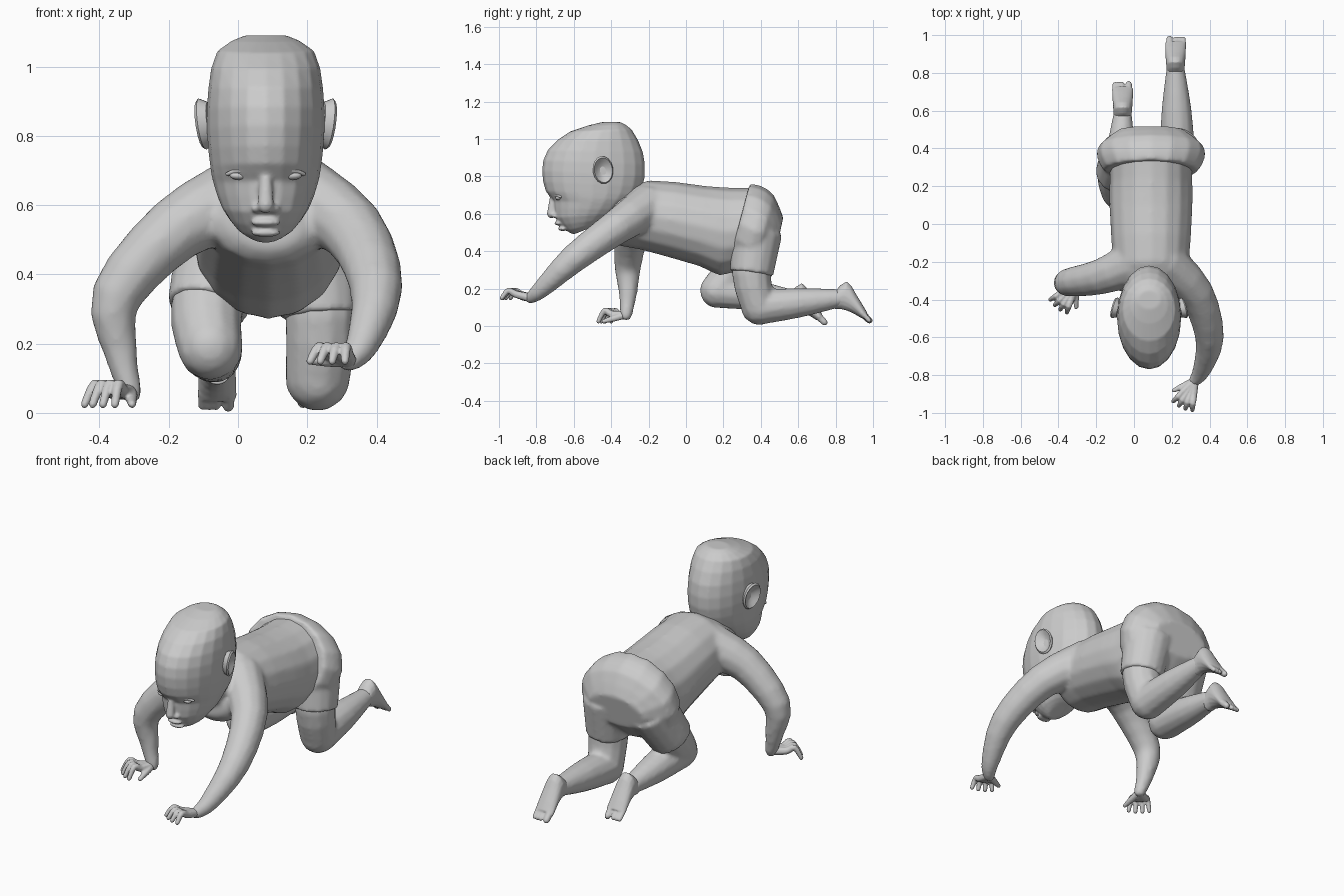
import bpy, bmesh, math
from mathutils import Vector, Matrix

if "Cube" in bpy.data.objects:
    bpy.data.objects.remove(bpy.data.objects["Cube"])

GREY = (0.6, 0.6, 0.6, 1)
grey = bpy.data.materials.new("plain grey")
grey.use_nodes = True
grey.diffuse_color = GREY
grey.node_tree.nodes["Principled BSDF"].inputs["Base Color"].default_value = GREY


def spline(rows, steps=3):
    """Smooth curve through rows of equal length (positions and radii alike)."""
    rows = [Vector(row) for row in rows]
    ends = [rows[0]] + rows + [rows[-1]]
    result = []
    for before, start, stop, after in zip(ends, ends[1:], ends[2:], ends[3:]):
        lean_in, lean_out = (stop - before) / 2, (after - start) / 2
        for k in range(steps):
            t = k / steps
            ease = t * t * (3 - 2 * t)
            result.append(start.lerp(stop, ease) + lean_in * t * (1 - t) ** 2
                          - lean_out * t * t * (1 - t))
    return result + [rows[-1]]


def skin_rings(bm, rings):
    """Bridge a list of point rings and cap both ends."""
    loops = [[bm.verts.new(point) for point in ring] for ring in rings]
    count = len(loops[0])
    for lower, upper in zip(loops, loops[1:]):
        for i in range(count):
            j = (i + 1) % count
            bm.faces.new((lower[i], lower[j], upper[j], upper[i]))
    bm.faces.new(loops[0])
    bm.faces.new(loops[-1])


def circle(count):
    return [math.tau * i / count for i in range(count)]


def sections(bm, center, rows, sides=16):
    """Loft ellipses, each spanning two (y, z) points with a half width in x."""
    rings = []
    for y_a, z_a, y_b, z_b, width in spline(rows, 2):
        a, b = Vector((center, y_a, z_a)), Vector((center, y_b, z_b))
        middle, half = (a + b) / 2, (a - b) / 2
        rings.append([middle + half * math.cos(t) + Vector((width * math.sin(t), 0, 0))
                      for t in circle(sides)])
    skin_rings(bm, rings)


def tube(bm, rows, sides=12, rounded=True):
    """Loft circles along a smooth path of (x, y, z, radius), with domed ends."""
    rows = spline(rows)
    points, radii = [row.to_3d() for row in rows], [row[3] for row in rows]
    last = len(points) - 1
    tangents = [(points[min(i + 1, last)] - points[max(i - 1, 0)]).normalized()
                for i in range(last + 1)]
    domes = [math.radians(angle) for angle in (30, 60, 80)] if rounded else []
    side = tangents[0].orthogonal().normalized()
    rings = []

    def add_ring(point, tangent, radius, angle=0):
        middle = point + tangent * radius * math.sin(angle)
        across = tangent.cross(side)
        rings.append([middle + (side * math.cos(t) + across * math.sin(t)) * radius * math.cos(angle)
                      for t in circle(sides)])

    for angle in reversed(domes):
        add_ring(points[0], tangents[0], radii[0], -angle)
    for i in range(last + 1):
        side = tangents[max(i - 1, 0)].rotation_difference(tangents[i]) @ side
        add_ring(points[i], tangents[i], radii[i])
    for angle in domes:
        add_ring(points[last], tangents[last], radii[last], angle)
    skin_rings(bm, rings)


def ball(bm, location, size):
    place = Matrix.Translation(location) @ Matrix.Diagonal((*size, 1))
    bmesh.ops.create_uvsphere(bm, u_segments=16, v_segments=10, radius=1, matrix=place)


def part(name, bm, voxel=0, relax=0):
    """Make the object; a voxel size melts overlapping pieces together."""
    bmesh.ops.recalc_face_normals(bm, faces=bm.faces)
    mesh = bpy.data.meshes.new(name)
    bm.to_mesh(mesh)
    bm.free()
    mesh.materials.append(grey)
    ob = bpy.data.objects.new(name, mesh)
    bpy.context.collection.objects.link(ob)
    bpy.ops.object.select_all(action='DESELECT')
    ob.select_set(True)
    bpy.context.view_layer.objects.active = ob
    bpy.ops.object.shade_smooth_by_angle(angle=math.radians(50))
    if voxel:
        blend = ob.modifiers.new("blend", 'REMESH')
        blend.mode = 'VOXEL'
        blend.voxel_size = voxel
        blend.use_smooth_shade = True
        soften = ob.modifiers.new("soften", 'SMOOTH')
        soften.factor = 0.5
        soften.iterations = relax


# Torso, neck and arms
left_wrist, right_wrist = Vector((0.32, -0.83, 0.15)), Vector((-0.31, -0.32, 0.06))
bm = bmesh.new()
sections(bm, 0.09, [
    (-0.39, 0.6, -0.4, 0.48, 0.09), (-0.33, 0.7, -0.36, 0.43, 0.17),
    (-0.2, 0.78, -0.25, 0.41, 0.2), (0.1, 0.75, 0.07, 0.32, 0.22),
    (0.25, 0.74, 0.18, 0.27, 0.22), (0.37, 0.74, 0.28, 0.3, 0.22)])
tube(bm, [(0.08, -0.22, 0.63, 0.12), (0.08, -0.42, 0.65, 0.11)])
tube(bm, [(0.16, -0.2, 0.64, 0.12), (0.33, -0.37, 0.53, 0.095), (0.4, -0.6, 0.36, 0.077),
          (0.36, -0.77, 0.2, 0.05), (*left_wrist, 0.033)])
tube(bm, [(0, -0.21, 0.62, 0.12), (-0.18, -0.28, 0.53, 0.095), (-0.35, -0.31, 0.34, 0.075),
          (-0.34, -0.31, 0.18, 0.05), (*right_wrist, 0.033)])
part("torso_and_arms", bm, 0.013, 5)

# Hands: four arched fingers fanned around the wrist, and a thumb
for name, wrist, heading, inner, drop in (("left_hand", left_wrist, -115, -1, 0),
                                          ("right_hand", right_wrist, -128, 1, -0.035)):
    def reach(angle, length, rise):
        a = math.radians(heading + angle)
        return wrist + Vector((math.cos(a) * length, math.sin(a) * length, rise))

    bm = bmesh.new()
    for turn in (-21, -7, 7, 21):
        tube(bm, [(*wrist, 0.024), (*reach(turn, 0.08, 0.02 + drop / 2), 0.02),
                  (*reach(turn, 0.12, 0.04 + drop / 2), 0.016), (*reach(turn, 0.155, drop), 0.012)], 8)
    tube(bm, [(*wrist, 0.02), (*reach(inner * 40, 0.06, drop / 2), 0.018),
              (*reach(inner * 40, 0.12, drop), 0.012)], 8)
    part(name, bm, 0.005, 2)

# Legs, the matching legs of the shorts, and the feet
shorts = bmesh.new()
sections(shorts, 0.09, [
    (0.34, 0.76, 0.23, 0.34, 0.25), (0.4, 0.75, 0.27, 0.3, 0.28),
    (0.47, 0.7, 0.35, 0.29, 0.28), (0.52, 0.58, 0.48, 0.4, 0.17)])
for name, inner, hip, thigh, knee, ankle in (
        ("left", -1, (0.22, 0.38, 0.5), (0.24, 0.35, 0.28), (0.23, 0.39, 0.1), (0.22, 0.83, 0.15)),
        ("right", 1, (-0.04, 0.38, 0.5), (-0.09, 0.26, 0.3), (-0.08, 0.17, 0.19), (-0.06, 0.59, 0.14))):
    tube(shorts, [(*hip, 0.135), (*thigh, 0.117)], 16, rounded=False)

    bm = bmesh.new()
    calf = Vector(knee).lerp(ankle, 0.5)
    tube(bm, [(*hip, 0.11), (*thigh, 0.106), (*knee, 0.095)])
    tube(bm, [(*knee, 0.095), (*calf, 0.08), (*ankle, 0.048)])
    part(name + "_leg", bm, 0.012, 4)

    # Sole turned up and back, big toe split from the rest
    x, y, z = ankle
    bm = bmesh.new()
    sections(bm, x, [(y + top_y, z + top_z, y + low_y, z + low_z, width)
                     for top_y, top_z, low_y, low_z, width in (
                         (-0.03, 0.04, -0.04, -0.06, 0.045), (0.03, 0.09, 0, -0.06, 0.05),
                         (0.08, 0.02, 0.06, -0.08, 0.054), (0.14, -0.08, 0.11, -0.11, 0.057))])
    for offset, radius in ((0.032, 0.021), (-0.004, 0.016), (-0.023, 0.016), (-0.042, 0.015)):
        toe = x + inner * offset
        tube(bm, [(toe, y + 0.11, z - 0.08, radius), (toe, y + 0.15, z - 0.12, radius * 0.85)], 8)
    part(name + "_foot", bm, 0.006, 3)
part("shorts", shorts, 0.012, 4)

# Head with nose and lips
middle = 0.08
bm = bmesh.new()
sections(bm, middle, [
    (-0.45, 1.09, -0.35, 1.09, 0.06), (-0.62, 1.04, -0.29, 1.05, 0.14),
    (-0.74, 0.94, -0.23, 0.93, 0.166), (-0.77, 0.83, -0.22, 0.8, 0.17),
    (-0.75, 0.72, -0.25, 0.7, 0.16), (-0.71, 0.67, -0.3, 0.65, 0.15),
    (-0.7, 0.58, -0.36, 0.6, 0.125), (-0.64, 0.51, -0.45, 0.55, 0.08),
    (-0.6, 0.49, -0.5, 0.53, 0.04)], 20)
tube(bm, [(middle, -0.71, 0.7, 0.016), (middle, -0.72, 0.6, 0.024)])
for side in (-1, 1):
    ball(bm, (middle + side * 0.024, -0.7, 0.59), (0.017, 0.018, 0.013))
for y, z in ((-0.68, 0.55), (-0.66, 0.52)):
    ball(bm, (middle, y, z), (0.044, 0.025, 0.012))
part("head", bm, 0.007, 3)

# Eyes with upper lids, and ears
for name, side in (("left", 1), ("right", -1)):
    bm = bmesh.new()
    ball(bm, (middle + side * 0.076, -0.682, 0.685), (0.028, 0.016, 0.012))
    part(name + "_eye", bm)

    bm = bmesh.new()
    tube(bm, [(middle + side * 0.045, -0.7, 0.69, 0.006), (middle + side * 0.075, -0.695, 0.7, 0.008),
              (middle + side * 0.11, -0.67, 0.69, 0.006)], 8)
    part(name + "_eyelid", bm)

    # Open oval rim around a hollow bowl, leaning outward
    bm = bmesh.new()
    profile = ((0.046, -0.02), (0.056, 0.005), (0.05, 0.013), (0.035, 0), (0.01, -0.016))
    skin_rings(bm, [[(height, radius * math.cos(t), 1.35 * radius * math.sin(t)) for t in circle(16)]
                    for radius, height in profile])
    place = (Matrix.Translation((middle + side * 0.178, -0.445, 0.835))
             @ Matrix.Diagonal((side, 1, 1, 1)) @ Matrix.Rotation(0.25, 4, 'Z')
             @ Matrix.Rotation(0.12, 4, 'Y') @ Matrix.Rotation(0.2, 4, 'X'))
    bmesh.ops.transform(bm, matrix=place, verts=bm.verts)
    part(name + "_ear", bm)
